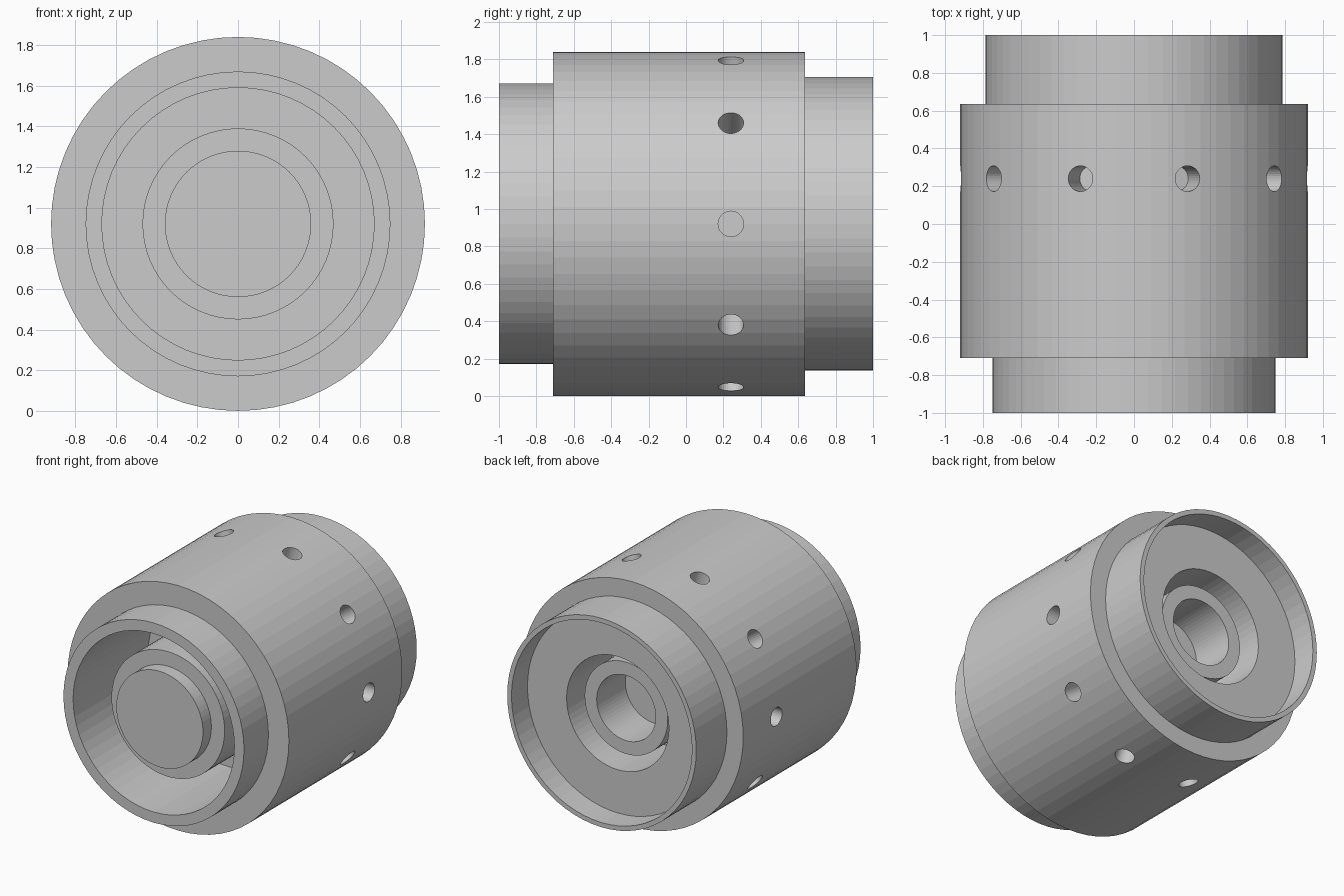
import bpy, bmesh
from math import cos, sin, pi, radians
from mathutils import Matrix, Vector

if "Cube" in bpy.data.objects:
    bpy.data.objects.remove(bpy.data.objects["Cube"])

AXIS_Z = 0.92      # height of the horizontal turning axis
SIDES = 64
HOLES = 10


def lathe(name, profile):
    """Turn a (radius, y) profile around the y axis into a closed solid."""
    bm = bmesh.new()
    rings = []
    for r, y in profile:
        if r == 0:
            rings.append([bm.verts.new((0, y, AXIS_Z))])
        else:
            rings.append([bm.verts.new((r * cos(2 * pi * i / SIDES), y,
                                        AXIS_Z + r * sin(2 * pi * i / SIDES)))
                          for i in range(SIDES)])
    for a, b in zip(rings, rings[1:]):
        if len(a) == 1:
            bm.faces.new(b)
        elif len(b) == 1:
            bm.faces.new(a)
        else:
            for i in range(SIDES):
                j = (i + 1) % SIDES
                bm.faces.new((a[i], a[j], b[j], b[i]))
    # drop the unused axis points, flat discs close the ends
    bmesh.ops.delete(bm, geom=[v for v in bm.verts if not v.link_faces], context='VERTS')
    bmesh.ops.recalc_face_normals(bm, faces=bm.faces)
    return finish(name, bm)


def finish(name, bm):
    mesh = bpy.data.meshes.new(name)
    bm.to_mesh(mesh)
    bm.free()
    ob = bpy.data.objects.new(name, mesh)
    bpy.context.collection.objects.link(ob)
    return ob


# Turned sleeve: front plug and boss, front cavity, outer steps, rear recess, rear tube
sleeve = lathe("coupling_sleeve", [
    (0, -0.93), (0.36, -0.93), (0.36, -0.83),        # centre plug
    (0.47, -0.83), (0.47, -0.11), (0.67, -0.11),     # boss and cavity floor
    (0.67, -1.0), (0.75, -1.0), (0.75, -0.71),       # front collar
    (0.92, -0.71), (0.92, 0.635),                    # main barrel
    (0.785, 0.635), (0.785, 1.0), (0.75, 1.0),       # rear collar
    (0.75, 0.81), (0.425, 0.81), (0.425, 0.30),      # rear recess and groove
    (0.345, 0.30), (0.345, 0.71), (0.245, 0.71),     # rear tube
    (0.245, 0.37), (0, 0.37),                        # bore
])

# Ring of blind radial holes around the barrel
bm = bmesh.new()
for k in range(HOLES):
    a = radians(36 * k)
    d = Vector((cos(a), 0, sin(a)))
    place = (Matrix.Translation(Vector((0, 0.24, AXIS_Z)) + d * 0.86)
             @ d.to_track_quat('Z', 'Y').to_matrix().to_4x4())
    bmesh.ops.create_cone(bm, cap_ends=True, segments=32, radius1=0.068,
                          radius2=0.068, depth=0.28, matrix=place)
cutter = finish("hole_cutter", bm)
cutter.hide_render = True
cutter.hide_set(True)

cut = sleeve.modifiers.new("radial_holes", 'BOOLEAN')
cut.operation = 'DIFFERENCE'
cut.solver = 'EXACT'
cut.object = cutter
